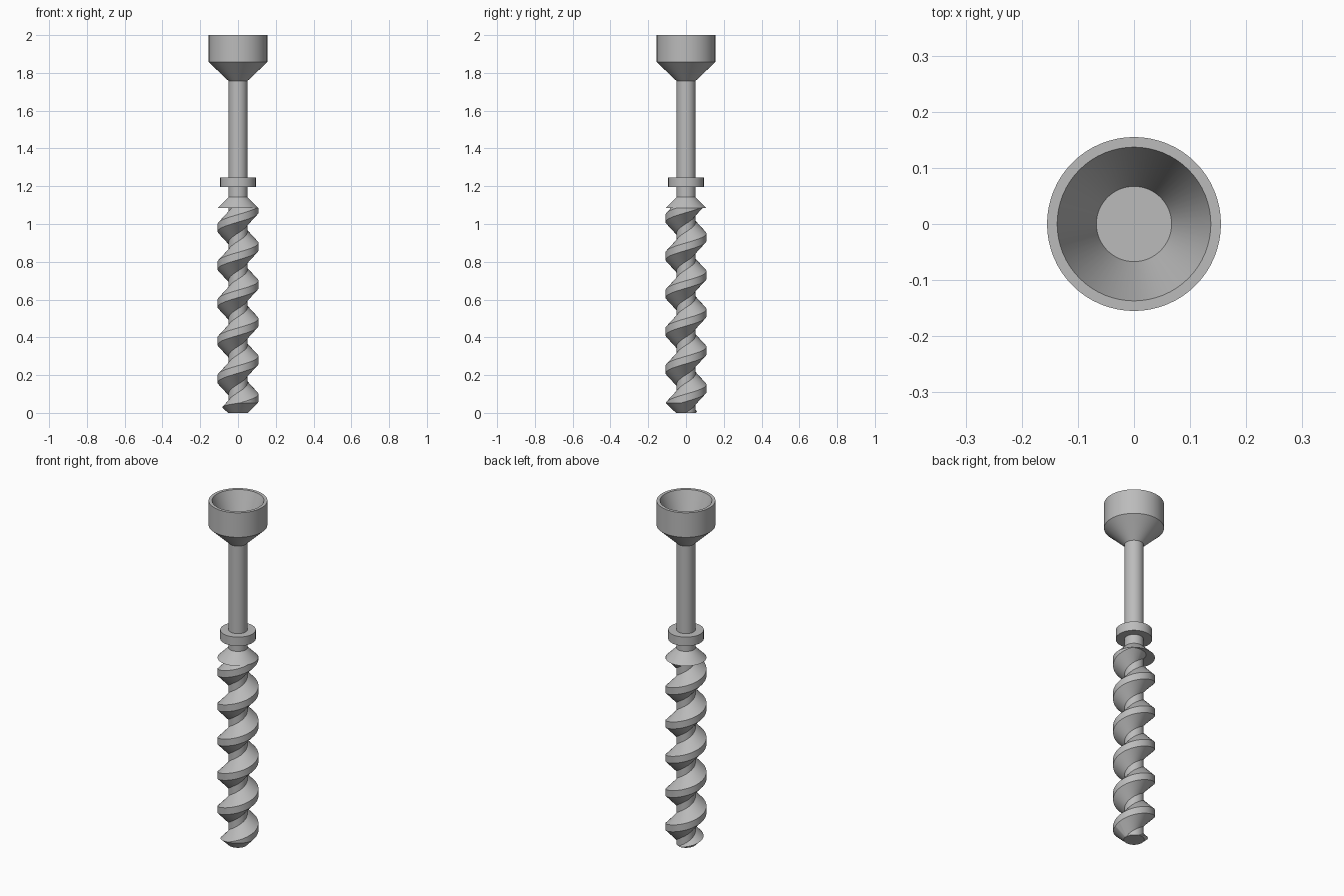
import bpy, bmesh, math

cube = bpy.data.objects.get("Cube")
if cube:
    bpy.data.objects.remove(cube, do_unlink=True)

steel = bpy.data.materials.new("grey_steel")
steel.use_nodes = True
GREY = (0.5, 0.5, 0.5, 1)
steel.diffuse_color = GREY
steel.node_tree.nodes["Principled BSDF"].inputs["Base Color"].default_value = GREY

SEG = 64
ROOT, CREST, PITCH = 0.05, 0.108, 0.2


def finish(name, bm):
    bmesh.ops.recalc_face_normals(bm, faces=bm.faces)
    mesh = bpy.data.meshes.new(name)
    bm.to_mesh(mesh)
    bm.free()
    mesh.materials.append(steel)
    obj = bpy.data.objects.new(name, mesh)
    bpy.context.collection.objects.link(obj)
    return obj


def smooth(obj):
    bpy.ops.object.select_all(action='DESELECT')
    obj.select_set(True)
    bpy.context.view_layer.objects.active = obj
    bpy.ops.object.shade_smooth_by_angle(angle=math.radians(30))


def lathe(name, profile):
    """Turn an open (radius, height) outline about z, capping both ends."""
    bm = bmesh.new()
    rings = []
    for r, z in profile:
        rings.append([bm.verts.new((r * math.cos(a), r * math.sin(a), z))
                      for a in (2 * math.pi * i / SEG for i in range(SEG))])
    for lo, hi in zip(rings, rings[1:]):
        for i in range(SEG):
            j = (i + 1) % SEG
            bm.faces.new((lo[i], lo[j], hi[j], hi[i]))
    bm.faces.new(rings[0][::-1])
    bm.faces.new(rings[-1])
    return finish(name, bm)


def helix_ridge(name, section, start, end, z0):
    """Sweep a closed (radius, height) section along a right-handed helix."""
    bm = bmesh.new()
    rings = []
    for i in range(int(start * SEG), int(end * SEG) + 1):
        t = i / SEG
        a = 2 * math.pi * t
        rings.append([bm.verts.new((r * math.cos(a), r * math.sin(a), z0 + PITCH * t + h))
                      for r, h in section])
    n = len(section)
    for p, q in zip(rings, rings[1:]):
        for k in range(n):
            m = (k + 1) % n
            bm.faces.new((p[k], p[m], q[m], q[k]))
    bm.faces.new(rings[0])
    bm.faces.new(rings[-1])
    return finish(name, bm)


# Funnel-shaped cup with a conical recess
smooth(lathe("cup_head", [(ROOT, 1.757), (0.155, 1.857), (0.155, 2.0),
                          (0.137, 2.0), (0.067, 1.8)]))

# Straight shaft running through the whole tool
smooth(lathe("shaft", [(ROOT, 0), (ROOT, 1.76)]))

# Collar ring and conical shoulder
smooth(lathe("collar", [(0.094, 1.195), (0.094, 1.247)]))
smooth(lathe("shoulder", [(CREST, 1.085), (ROOT, 1.143)]))

# Trapezoid thread, trimmed to a flat top and a chamfered tip
inner = 0.04
half_crest = 0.02
half_base = half_crest + CREST - inner
thread = helix_ridge("thread", [(inner, -half_base), (CREST, -half_crest),
                                (CREST, half_crest), (inner, half_base)],
                     -1.5, 6, 0.08)
envelope = lathe("thread_trim", [(0.053, 0), (0.12, 0.064), (0.12, 1.086)])
envelope.hide_render = True
trim = thread.modifiers.new("trim", 'BOOLEAN')
trim.operation = 'INTERSECT'
trim.solver = 'EXACT'
trim.object = envelope
bpy.context.view_layer.objects.active = thread
bpy.ops.object.modifier_apply(modifier=trim.name)
bpy.data.objects.remove(envelope, do_unlink=True)
smooth(thread)
